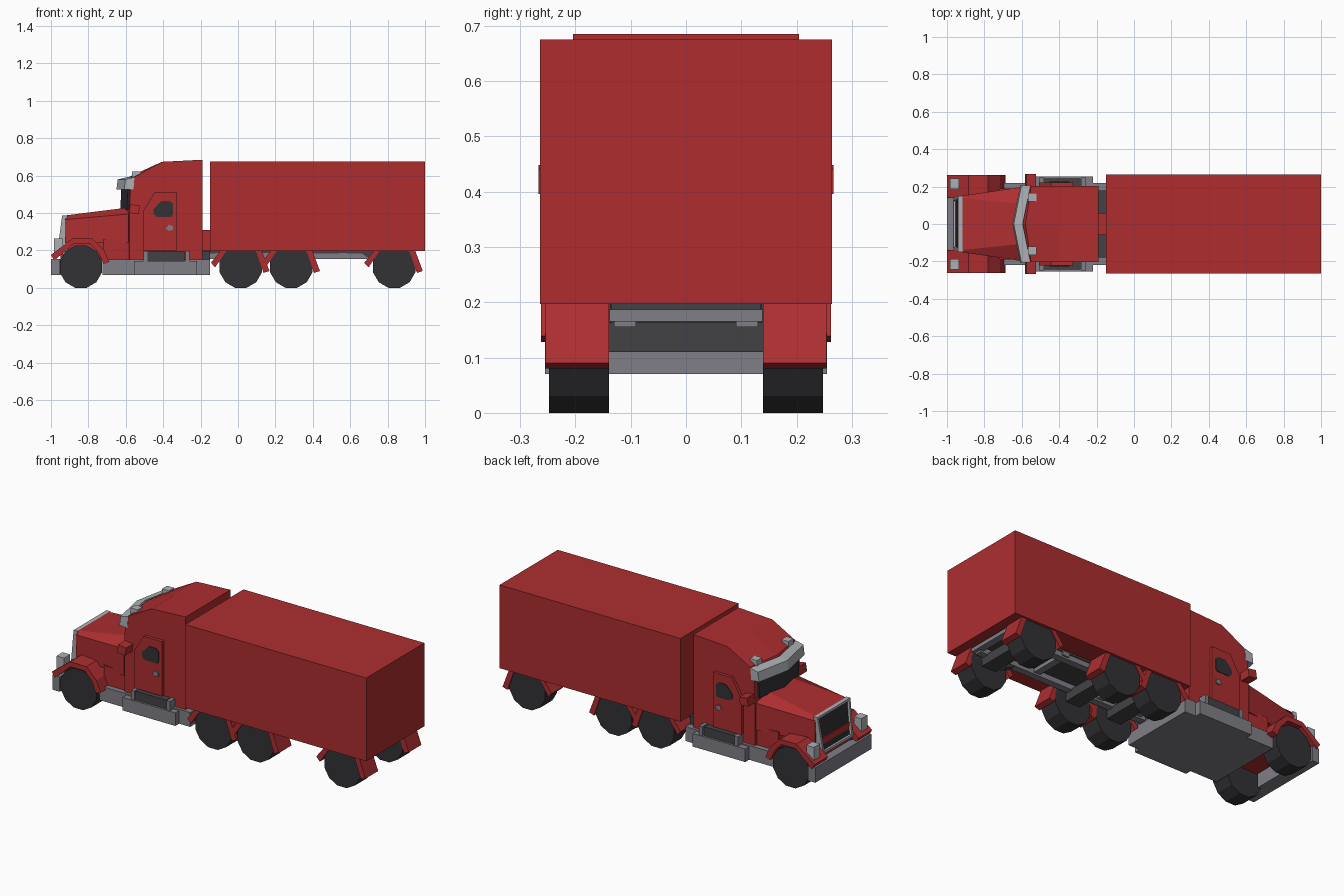
import bpy, bmesh, math


def material(name, rgb):
    m = bpy.data.materials.new(name)
    m.diffuse_color = (*rgb, 1)
    return m


RED = material("red paint", (0.42, 0.027, 0.03))
DARK = material("black rubber and glass", (0.032, 0.032, 0.036))
FRAME = material("dark frame", (0.055, 0.055, 0.062))
GREY = material("grey metal", (0.21, 0.21, 0.24))
LIGHT = material("light metal", (0.42, 0.44, 0.46))


def loft(name, rings, mat):
    """Skin matching closed rings of points and cap both ends."""
    bm = bmesh.new()
    vs = [[bm.verts.new(p) for p in r] for r in rings]
    n = len(rings[0])
    for a, b in zip(vs, vs[1:]):
        for i in range(n):
            j = (i + 1) % n
            bm.faces.new((a[i], a[j], b[j], b[i]))
    bm.faces.new(vs[0])
    bm.faces.new(vs[-1][::-1])
    bmesh.ops.recalc_face_normals(bm, faces=bm.faces)
    me = bpy.data.meshes.new(name)
    bm.to_mesh(me)
    bm.free()
    me.materials.append(mat)
    ob = bpy.data.objects.new(name, me)
    bpy.context.collection.objects.link(ob)
    return ob


def prism(name, pts, y0, y1, mat):
    """Side profile (x, z) extruded along y."""
    return loft(name, [[(x, y, z) for x, z in pts] for y in (y0, y1)], mat)


def box(name, x0, x1, y0, y1, z0, z1, mat):
    return prism(name, [(x0, z0), (x1, z0), (x1, z1), (x0, z1)], y0, y1, mat)


# Trailer
box("trailer_box", -0.15, 1.0, -0.264, 0.264, 0.197, 0.675, RED)
box("trailer_floor", -0.2, 0.94, -0.135, 0.135, 0.185, 0.199, FRAME)
for x in (-0.1, 0.15, 0.56, 0.93):
    box("cross_member", x - 0.02, x + 0.02, -0.138, 0.138, 0.165, 0.187, GREY)

# Cab with a V-shaped front: the middle section is pushed forward
side = [(-0.19, 0.15), (-0.58, 0.15), (-0.58, 0.43), (-0.575, 0.54),
        (-0.55, 0.595), (-0.406, 0.674), (-0.19, 0.685)]
push = [0, 0.04, 0.04, 0.04, 0.03, 0, 0]
mid = [(x - d, z) for (x, z), d in zip(side, push)]
loft("cab", [[(x, y, z) for x, z in pts]
             for y, pts in ((-0.204, side), (0, mid), (0.204, side))], RED)
box("cab_rear_block", -0.2, -0.15, -0.06, 0.06, 0.19, 0.31, RED)

# Windshield and visor follow the V
for name, prof, half, mat in (
        ("windshield", [(-0.629, 0.42), (-0.624, 0.535), (-0.61, 0.535), (-0.61, 0.42)], 0.18, DARK),
        ("sun_visor", [(-0.65, 0.525), (-0.643, 0.58), (-0.595, 0.592), (-0.6, 0.525)], 0.207, LIGHT)):
    loft(name, [[(x + abs(y) * 0.2, y, z) for x, z in prof] for y in (-half, 0, half)], mat)


# Hood with chamfered shoulders that widen toward the cab
def hood_ring(x, half):
    return [(x, y, z) for y, z in half] + [(x, -y, z) for y, z in reversed(half)]


loft("hood", [hood_ring(-0.925, [(0.15, 0.24), (0.15, 0.365), (0.14, 0.387)]),
              hood_ring(-0.585, [(0.2, 0.24), (0.2, 0.395), (0.105, 0.43)])], RED)
box("nose_underside", -0.95, -0.7, -0.135, 0.135, 0.15, 0.26, RED)
box("lower_cowl", -0.72, -0.57, -0.19, 0.19, 0.15, 0.26, RED)

# Grille: leaning frame with a recessed dark centre
grille = loft("grille", [
    [(-0.968, -0.135, 0.18), (-0.968, 0.135, 0.18), (-0.94, 0.15, 0.388), (-0.94, -0.15, 0.388)],
    [(-0.915, -0.135, 0.18), (-0.915, 0.135, 0.18), (-0.915, 0.15, 0.388), (-0.915, -0.15, 0.388)]], LIGHT)
grille.data.materials.append(DARK)
bm = bmesh.new()
bm.from_mesh(grille.data)
front = min(bm.faces, key=lambda f: f.calc_center_median().x)
bmesh.ops.inset_region(bm, faces=[front], thickness=0.018, depth=0)
bmesh.ops.inset_region(bm, faces=[front], thickness=0.002, depth=-0.012)
front.material_index = 1
bm.to_mesh(grille.data)
bm.free()

# Bumper and side skirts
box("bumper", -1.0, -0.955, -0.255, 0.255, 0.07, 0.155, GREY)
box("bumper_mount", -0.96, -0.92, -0.13, 0.13, 0.07, 0.155, GREY)
box("skirt", -0.725, -0.15, -0.22, 0.22, 0.07, 0.152, GREY)
box("step_skirt", -0.555, -0.22, -0.255, 0.255, 0.07, 0.145, GREY)
box("coupling_plate", -0.2, -0.15, -0.18, 0.18, 0.15, 0.198, FRAME)

# Wheel arch profiles relative to the wheel centre in x
front_arch = [(-0.16, 0.176), (-0.045, 0.264), (0.06, 0.264), (0.123, 0.203), (0.152, 0.139),
              (0.12, 0.128), (0.095, 0.187), (0.05, 0.236), (-0.04, 0.236), (-0.142, 0.146)]
rear_arch = [(-0.16, 0.134), (-0.1, 0.21), (-0.05, 0.262), (0.05, 0.262), (0.112, 0.2), (0.153, 0.09),
             (0.122, 0.08), (0.085, 0.187), (0.045, 0.236), (-0.045, 0.236), (-0.085, 0.187), (-0.137, 0.11)]
R = 0.113 / math.cos(math.pi / 12)
wheel_pts = [(R * math.cos(math.pi * (2 * k + 1) / 12), 0.113 + R * math.sin(math.pi * (2 * k + 1) / 12))
             for k in range(12)]
wheels = (-0.84, 0.015, 0.285, 0.835)

for x in wheels[1:]:
    box("axle", x - 0.045, x + 0.045, -0.15, 0.15, 0.11, 0.163, FRAME)

for s in (-1, 1):
    # Wheels and mudguards
    for i, cx in enumerate(wheels):
        prism("wheel", [(cx + x, z) for x, z in wheel_pts], s * 0.139, s * 0.248, DARK)
        arch = rear_arch if i else front_arch
        prism("mudguard" if i else "front_fender", [(cx + x, z) for x, z in arch],
              s * 0.139, s * (0.254 if i else 0.262), RED)
    # Chassis rails and suspension brackets
    box("chassis_rail", -0.15, 0.93, s * 0.09, s * 0.13, 0.155, 0.199, GREY)
    prism("suspension_bracket", [(0.64, 0.199), (0.76, 0.199), (0.76, 0.13), (0.71, 0.15)],
          s * 0.095, s * 0.137, FRAME)
    # Door, window and handle
    prism("door", [(-0.507, 0.2), (-0.326, 0.2), (-0.326, 0.513), (-0.445, 0.513), (-0.507, 0.41)],
          s * 0.2, s * 0.222, RED)
    prism("door_window", [(-0.452, 0.395), (-0.435, 0.38), (-0.355, 0.38), (-0.348, 0.395), (-0.348, 0.45),
                          (-0.365, 0.465), (-0.41, 0.465), (-0.452, 0.42)], s * 0.22, s * 0.226, DARK)
    prism("door_handle", [(-0.385, 0.315), (-0.37, 0.305), (-0.348, 0.31), (-0.348, 0.33), (-0.372, 0.337)],
          s * 0.22, s * 0.228, GREY)
    # Steps under the door
    box("step", -0.495, -0.285, s * 0.19, s * 0.243, 0.14, 0.196, FRAME)
    for x in (-0.505, -0.28):
        box("step_post", x, x + 0.022, s * 0.19, s * 0.25, 0.14, 0.198, GREY)
    # Mirrors, headlights and roof lights
    prism("mirror", [(-0.583, 0.4), (-0.53, 0.396), (-0.525, 0.44), (-0.575, 0.448)], s * 0.2, s * 0.267, RED)
    box("headlight", -0.983, -0.935, s * 0.188, s * 0.243, 0.18, 0.264, LIGHT)
    box("roof_light", -0.567, -0.522, s * 0.12, s * 0.166, 0.56, 0.622, LIGHT)
